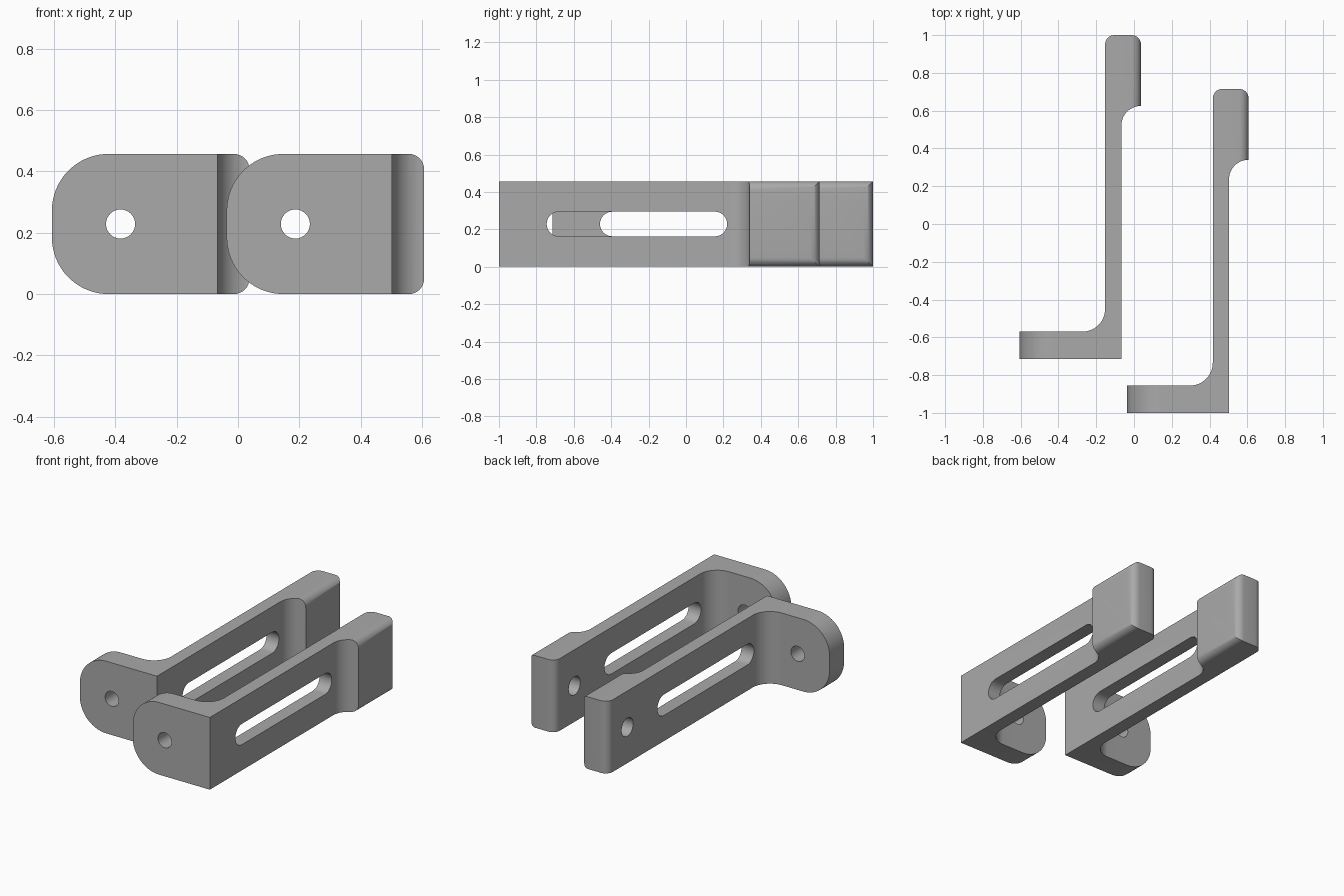
import bpy, bmesh, math
from mathutils import Vector

if "Cube" in bpy.data.objects:
    bpy.data.objects.remove(bpy.data.objects["Cube"])

H = 0.457            # bracket height
MID = H / 2


def arc(cx, cy, r, a0, a1, n=12):
    """Points on a circular arc, angles in degrees."""
    return [(cx + r * math.cos(math.radians(a0 + (a1 - a0) * i / n)),
             cy + r * math.sin(math.radians(a0 + (a1 - a0) * i / n)))
            for i in range(n + 1)]


def prism(name, outline, place, direction):
    """Extrude a closed 2D outline, placed in space by `place`."""
    bm = bmesh.new()
    face = bm.faces.new([bm.verts.new(place(u, v)) for u, v in outline])
    ext = bmesh.ops.extrude_face_region(bm, geom=[face])
    verts = [g for g in ext["geom"] if isinstance(g, bmesh.types.BMVert)]
    bmesh.ops.translate(bm, verts=verts, vec=Vector(direction))
    bmesh.ops.recalc_face_normals(bm, faces=bm.faces)
    mesh = bpy.data.meshes.new(name)
    bm.to_mesh(mesh)
    bm.free()
    obj = bpy.data.objects.new(name, mesh)
    bpy.context.collection.objects.link(obj)
    return obj


def combine(target, tool, operation):
    """Apply a boolean and remove the tool."""
    mod = target.modifiers.new("cut", "BOOLEAN")
    mod.operation, mod.object, mod.solver = operation, tool, "EXACT"
    bpy.context.view_layer.objects.active = target
    bpy.ops.object.modifier_apply(modifier=mod.name)
    bpy.data.objects.remove(tool)


grey = bpy.data.materials.new("grey")
grey.diffuse_color = (0.4, 0.4, 0.4, 1)
grey.use_nodes = True
grey.node_tree.nodes["Principled BSDF"].inputs["Base Color"].default_value = grey.diffuse_color

# Plan: foot, long arm and thick head with two concave fillets
X0, XA, XB, X1 = -0.037, 0.417, 0.503, 0.607
plan = [(X0, -1), (XB, -1)]
plan += arc(X1, 0.236, X1 - XB, 180, 90)
plan += arc(X1 - 0.05, 0.665, 0.05, 0, 90, 8)
plan += arc(XA + 0.05, 0.665, 0.05, 90, 180, 8)
plan += arc(XA - 0.12, -0.735, 0.12, 0, -90)
plan += [(X0, -0.855)]
bracket = prism("front_bracket", plan, lambda u, v: (u, v, 0), (0, 0, H))

# Elevation: broad rounding on the foot, small rounding on the head
R, S = 0.185, 0.05
elevation = (arc(X0 + R, R, R, 180, 270, 20) + arc(X1 - S, S, S, 270, 360, 8)
             + arc(X1 - S, H - S, S, 0, 90, 8) + arc(X0 + R, H - R, R, 90, 180, 20))
combine(bracket, prism("rounding", elevation, lambda u, v: (u, -1.2, v), (0, 2.2, 0)),
        "INTERSECT")

# Adjustment slot through the arm
w = 0.066
slot = arc(0.22 - w, MID, w, -90, 90, 16) + arc(-0.745 + w, MID, w, 90, 270, 16)
combine(bracket, prism("slot", slot, lambda u, v: (0.3, u, v), (0.25, 0, 0)), "DIFFERENCE")

# Screw hole through the foot
hole = arc(0.187, MID, 0.0475, 0, 360, 32)[:-1]
combine(bracket, prism("foot_hole", hole, lambda u, v: (u, -1.1, v), (0, 0.3, 0)), "DIFFERENCE")

# Blind hole in the inner face of the head
socket = arc(0.52, MID, 0.058, 0, 360, 32)[:-1]
combine(bracket, prism("head_hole", socket, lambda u, v: (XA - 0.1, u, v), (0.22, 0, 0)),
        "DIFFERENCE")

bracket.data.materials.clear()
bracket.data.materials.append(grey)
for poly in bracket.data.polygons:
    poly.material_index = 0
bpy.ops.object.select_all(action="DESELECT")
bracket.select_set(True)
bpy.context.view_layer.objects.active = bracket
bpy.ops.object.shade_smooth_by_angle(angle=math.radians(30))

# Second identical bracket, stepped back and to the left
rear = bracket.copy()
rear.name = "rear_bracket"
rear.location = (-0.57, 0.285, 0)
bpy.context.collection.objects.link(rear)
